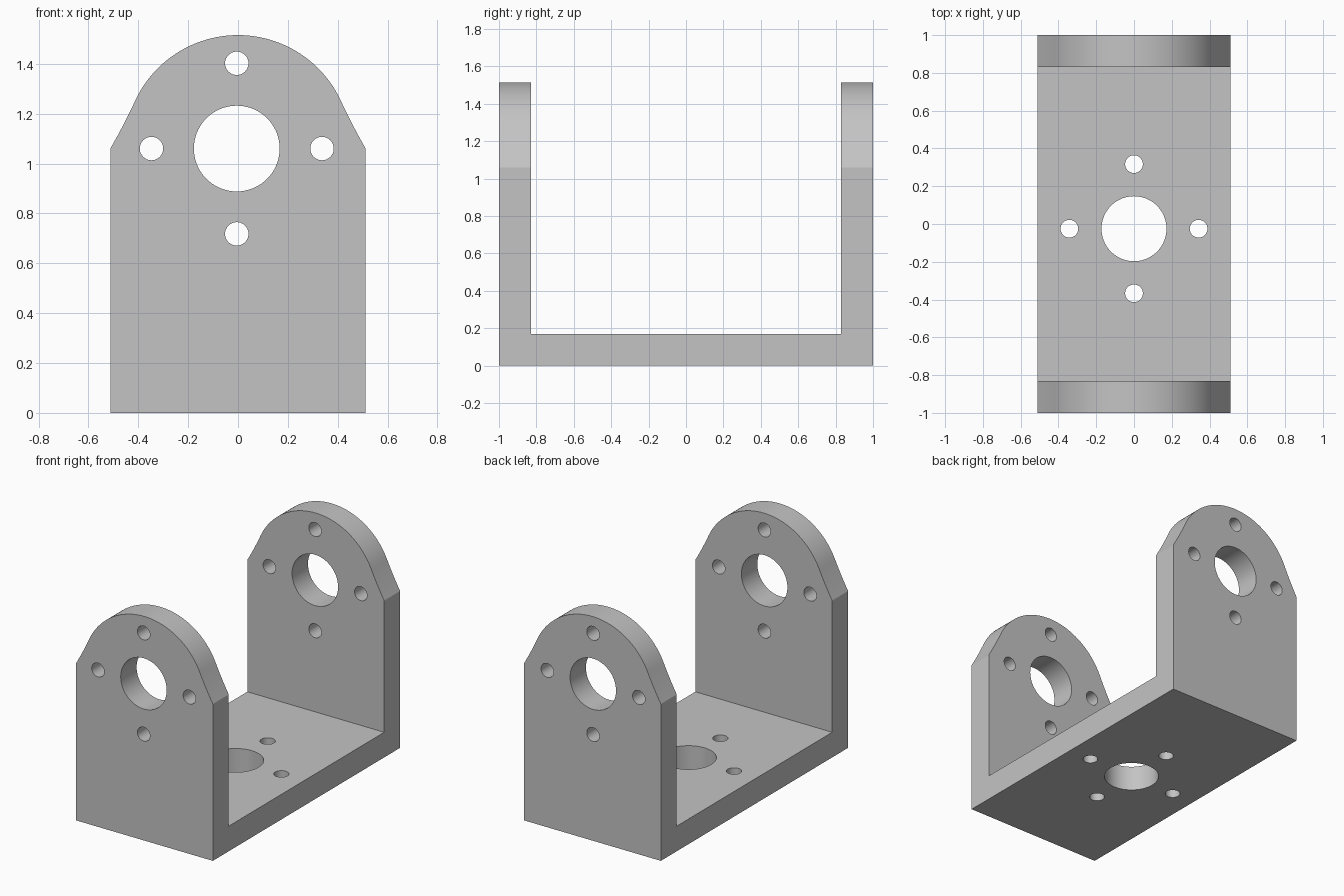
import bpy
import bmesh
from math import cos, sin, pi, radians
from mathutils import Vector

cube = bpy.data.objects.get("Cube")
if cube:
    bpy.data.objects.remove(cube, do_unlink=True)

HALF_W, HEIGHT, THICK = 0.512, 1.515, 0.17
AXIS_Z = 1.06                 # height of the wall bores and shoulders
ARCH_R = HEIGHT - AXIS_Z
BORE_R, BOLT_R, BOLT_OFFSET = 0.172, 0.047, 0.342

grey = bpy.data.materials.new("plain_grey")
grey.use_nodes = True
colour = (0.55, 0.55, 0.55, 1)
grey.diffuse_color = colour
grey.node_tree.nodes["Principled BSDF"].inputs["Base Color"].default_value = colour


def extrude_outline(name, points, depth):
    """Make a solid from a closed outline of 3D points."""
    bm = bmesh.new()
    face = bm.faces.new([bm.verts.new(p) for p in points])
    result = bmesh.ops.extrude_face_region(bm, geom=[face])
    moved = [g for g in result["geom"] if isinstance(g, bmesh.types.BMVert)]
    bmesh.ops.translate(bm, verts=moved, vec=depth)
    bmesh.ops.recalc_face_normals(bm, faces=bm.faces)
    mesh = bpy.data.meshes.new(name)
    bm.to_mesh(mesh)
    bm.free()
    mesh.materials.append(grey)
    obj = bpy.data.objects.new(name, mesh)
    bpy.context.collection.objects.link(obj)
    return obj


def circle(centre, radius, u, v, count):
    return [centre + radius * (cos(a) * u + sin(a) * v)
            for a in (2 * pi * i / count for i in range(count))]


def cut(target, tool, operation):
    mod = target.modifiers.new(tool.name, "BOOLEAN")
    mod.operation = operation
    mod.solver = "EXACT"
    mod.object = tool
    tool.hide_render = True
    bpy.context.view_layer.objects.active = target
    bpy.ops.object.modifier_apply(modifier=mod.name)
    bpy.data.objects.remove(tool, do_unlink=True)


# U-shaped channel: base plate with a wall at the front and back
inner = 1 - THICK
u_profile = [(-1, 0), (1, 0), (1, HEIGHT + 0.1), (inner, HEIGHT + 0.1),
             (inner, THICK), (-inner, THICK), (-inner, HEIGHT + 0.1), (-1, HEIGHT + 0.1)]
bracket = extrude_outline("bracket", [(-0.6, y, z) for y, z in u_profile], (1.2, 0, 0))

# Arched wall outline with hollowed shoulders
start = radians(25)
arc = [Vector((ARCH_R * cos(a), AXIS_Z + ARCH_R * sin(a)))
       for a in (start + (pi / 2 - start) * i / 24 for i in range(25))]
shoulder = Vector((HALF_W, AXIS_Z))
bend = Vector((0.454, 1.161))
flare = [(1 - t) ** 2 * shoulder + 2 * t * (1 - t) * bend + t * t * arc[0]
         for t in (i / 8 for i in range(8))]
right_side = [Vector((HALF_W, -0.1))] + flare + arc
left_side = [Vector((-p.x, p.y)) for p in reversed(right_side[:-1])]
arch = extrude_outline("arch_cutter",
                       [(p.x, -1.1, p.y) for p in right_side + left_side], (0, 2.2, 0))
cut(bracket, arch, "INTERSECT")


# Large bore with four bolt holes around it, through both walls and the base
X, Y, Z = Vector((1, 0, 0)), Vector((0, 1, 0)), Vector((0, 0, 1))


def hole_pattern(centre, u, v, depth):
    holes = [(centre, BORE_R, 72)]
    holes += [(centre + d * BOLT_OFFSET, BOLT_R, 32) for d in (u, -u, v, -v)]
    for c, r, count in holes:
        cut(bracket, extrude_outline("hole_cutter", circle(c, r, u, v, count), depth),
            "DIFFERENCE")


hole_pattern(Vector((-0.005, -1.2, AXIS_Z)), X, Z, Y * 2.4)
hole_pattern(Vector((0, -0.025, -0.1)), X, Y, Z * 0.4)

# Smooth curved walls, keep crisp edges
bpy.ops.object.select_all(action="DESELECT")
bracket.select_set(True)
bpy.context.view_layer.objects.active = bracket
bpy.ops.object.shade_smooth_by_angle(angle=radians(25))
